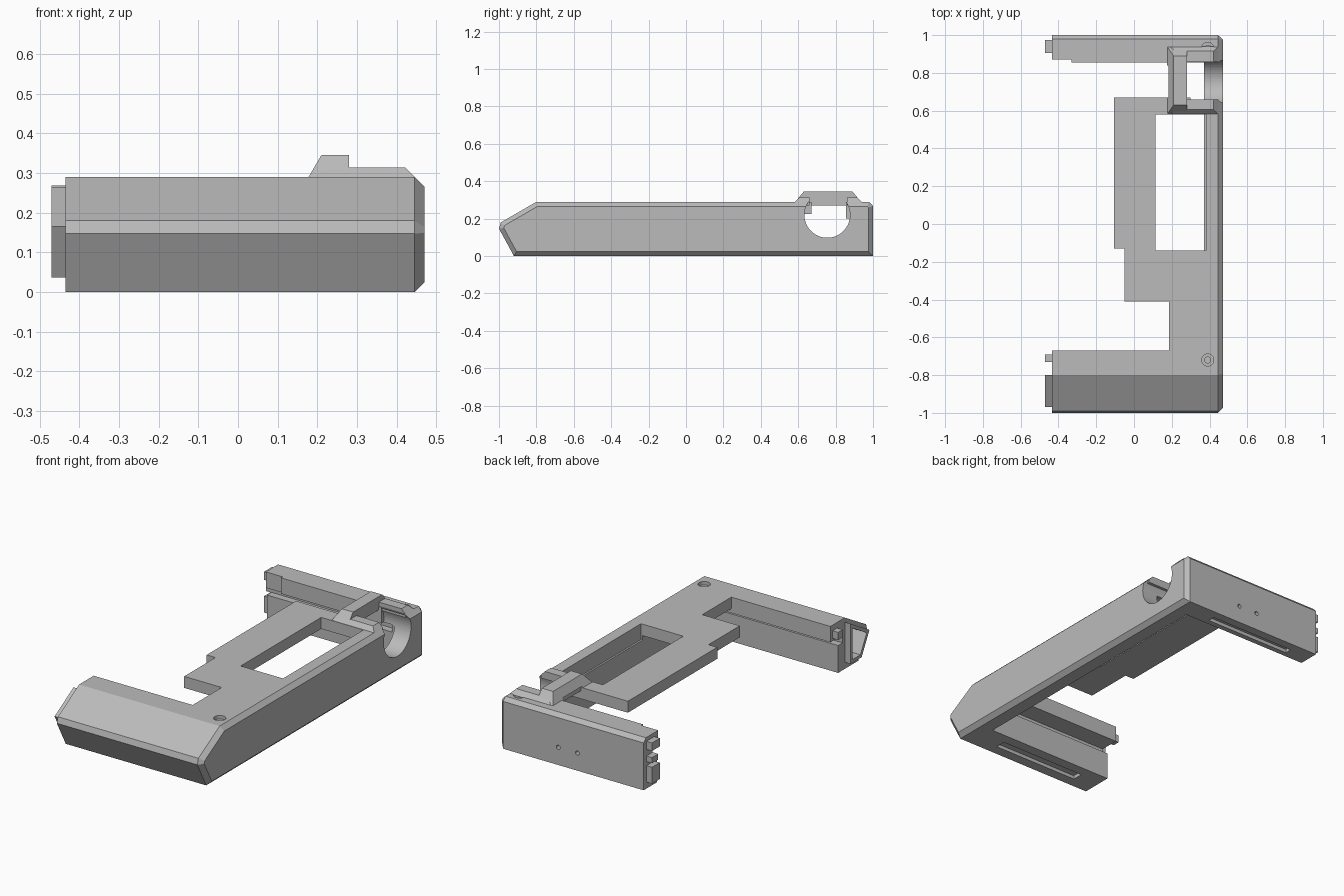
import bpy, bmesh, math
from mathutils import Vector, Matrix

cube = bpy.data.objects.get("Cube")
if cube:
    bpy.data.objects.remove(cube, do_unlink=True)

grey = bpy.data.materials.new("plain_grey")
grey.use_nodes = True
colour = (0.5, 0.5, 0.5, 1)
grey.diffuse_color = colour
grey.node_tree.nodes["Principled BSDF"].inputs["Base Color"].default_value = colour


def finish(name, bm):
    bmesh.ops.recalc_face_normals(bm, faces=bm.faces)
    mesh = bpy.data.meshes.new(name)
    bm.to_mesh(mesh)
    bm.free()
    mesh.materials.append(grey)
    obj = bpy.data.objects.new(name, mesh)
    bpy.context.collection.objects.link(obj)
    return obj


def loft(name, rings):
    """Closed solid through rings with equal point counts."""
    bm = bmesh.new()
    loops = [[bm.verts.new(p) for p in ring] for ring in rings]
    n = len(loops[0])
    for a, b in zip(loops, loops[1:]):
        for i in range(n):
            j = (i + 1) % n
            bm.faces.new((a[i], a[j], b[j], b[i]))
    bm.faces.new(loops[0])
    bm.faces.new(loops[-1])
    return finish(name, bm)


def box(name, x, y, z):
    return loft(name, [[(x[0], y[0], h), (x[1], y[0], h), (x[1], y[1], h), (x[0], y[1], h)] for h in z])


def profile_x(name, pts, x0, x1):
    return loft(name, [[(x, y, z) for y, z in pts] for x in (x0, x1)])


def cylinder(name, centre, radius, depth, axis, sides=32):
    bm = bmesh.new()
    turn = Vector((0, 0, 1)).rotation_difference(Vector(axis)).to_matrix().to_4x4()
    bmesh.ops.create_cone(bm, cap_ends=True, segments=sides, radius1=radius, radius2=radius,
                          depth=depth, matrix=Matrix.Translation(centre) @ turn)
    return finish(name, bm)


def inset(pts, d):
    """Offset a convex counter-clockwise outline inward."""
    out = []
    for i, p in enumerate(pts):
        p, a, b = Vector(p), Vector(pts[i - 1]), Vector(pts[(i + 1) % len(pts)])
        u, v = (p - a).normalized(), (b - p).normalized()
        n1, n2 = Vector((-u.y, u.x)), Vector((-v.y, v.x))
        out.append(tuple(p + (n1 + n2) * d / (1 + n1.dot(n2))))
    return out


def cut(target, cutters):
    """Subtract each cutter and apply it."""
    for c in cutters:
        c.hide_render = True
        mod = target.modifiers.new("cut", 'BOOLEAN')
        mod.operation, mod.solver, mod.object = 'DIFFERENCE', 'EXACT', c
        bpy.context.view_layer.update()
        graph = bpy.context.evaluated_depsgraph_get()
        mesh = bpy.data.meshes.new_from_object(target.evaluated_get(graph))
        target.modifiers.clear()
        target.data = mesh
        bpy.data.objects.remove(c, do_unlink=True)


# Main frame: side outline swept across, bevelled on the outer long side
side = [(-0.92, 0), (1, 0), (1, 0.268), (0.98, 0.29), (-0.8, 0.29), (-0.99, 0.18), (-1, 0.147)]
frame = loft("main_frame", [[(x, y, z) for y, z in pts] for x, pts in
                            ((-0.435, side), (0.445, side), (0.47, inset(side, 0.024)))])

# Open region around the stepped deck
gap = [(-1, -0.67), (0.185, -0.67), (0.185, -0.41), (-0.05, -0.41), (-0.05, -0.13), (-0.105, -0.13),
       (-0.105, 0.67), (0.37, 0.67), (0.37, 0.855), (-1, 0.855)]
cutters = [
    box("under_pocket", (-1, 0.37), (-0.67, 0.855), (-1, 0.225)),
    loft("gap", [[(x, y, z) for x, y in gap] for z in (-1, 1)]),
    box("window", (0.115, 0.38), (-0.14, 0.58), (0.2, 1)),
    # Side port, open at the top
    cylinder("port", (0.5, 0.755, 0.22), 0.122, 0.4, (1, 0, 0), 64),
    box("port_top", (0.3, 0.6), (0.66, 0.855), (0.22, 1)),
    # Rails along the inner faces of both arms
    box("front_recess", (-1, 0.37), (-0.74, -0.6), (-1, 0.2)),
    box("front_groove", (-1, 0.35), (-0.78, -0.6), (0.155, 0.2)),
    box("back_recess", (-1, 0.37), (0.8, 0.88), (-1, 0.2)),
    box("back_groove", (-1, 0.35), (0.8, 0.92), (0.155, 0.2)),
    box("back_notch", (-1, -0.33), (0.8, 0.87), (0.1, 1)),
    # Shallow slots underneath
    box("front_slot", (-0.3, 0.24), (-0.86, -0.8), (-1, 0.02)),
    box("back_slot", (-0.3, 0.24), (0.91, 0.95), (-1, 0.02)),
]
# Screw seats and pin holes
for y in (-0.72, 0.93):
    cutters.append(cylinder("seat", (0.39, y, 0.29), 0.032, 0.04, (0, 0, 1)))
    cutters.append(cylinder("screw_hole", (0.39, y, 0.26), 0.016, 0.2, (0, 0, 1)))
for x in (0.1, -0.02):
    cutters.append(cylinder("pin", (x, 1, 0.1), 0.012, 0.06, (0, 1, 0), 16))

# Hollow plug on the front arm end
plug_side = [(-0.9, 0.037), (-0.8, 0.037), (-0.8, 0.265), (-0.97, 0.165)]
cutters.append(profile_x("plug_hollow", inset(plug_side, 0.018), -0.6, -0.38))
cut(frame, cutters)
plug = profile_x("front_plug", plug_side, -0.47, -0.43)
cut(plug, [profile_x("plug_core", inset(plug_side, 0.018), -0.6, -0.38)])

# Pegs on the arm ends
box("front_peg", (-0.47, -0.43), (-0.73, -0.69), (0.215, 0.258))
for name, z in (("lower", (0.037, 0.13)), ("middle", (0.153, 0.185)), ("upper", (0.222, 0.268))):
    box("back_peg_" + name, (-0.47, -0.43), (0.92 if name == "middle" else 0.905, 0.975), z)

# Raised bridge over the port
bridge = loft("bridge_bar", [
    [(0.175, 0.58, 0.285), (0.28, 0.58, 0.285), (0.28, 0.94, 0.285), (0.175, 0.94, 0.285)],
    [(0.21, 0.63, 0.345), (0.28, 0.63, 0.345), (0.28, 0.89, 0.345), (0.21, 0.89, 0.345)]])
cut(bridge, [profile_x("bridge_arch", [(0.67, 0.2), (0.84, 0.2), (0.84, 0.298), (0.67, 0.298)], 0, 0.5)])
box("bridge_beam", (0.19, 0.28), (0.64, 0.87), (0.27, 0.3))

# Low rails either side of the port, sloped at the outer end
for name, low, high in (("front", (0.58, 0.66), (0.605, 0.66)), ("back", (0.86, 0.94), (0.86, 0.915))):
    loft("port_rail_" + name, [
        [(0.19, low[0], 0.27), (0.447, low[0], 0.27), (0.447, low[1], 0.27), (0.19, low[1], 0.27)],
        [(0.19, low[0], 0.288), (0.447, low[0], 0.288), (0.447, low[1], 0.288), (0.19, low[1], 0.288)],
        [(0.22, high[0], 0.314), (0.422, high[0], 0.314), (0.422, high[1], 0.314), (0.22, high[1], 0.314)]])

# Support joining the bridge to the back arm
box("bridge_foot", (0.175, 0.28), (0.855, 0.93), (0.2, 0.287))
